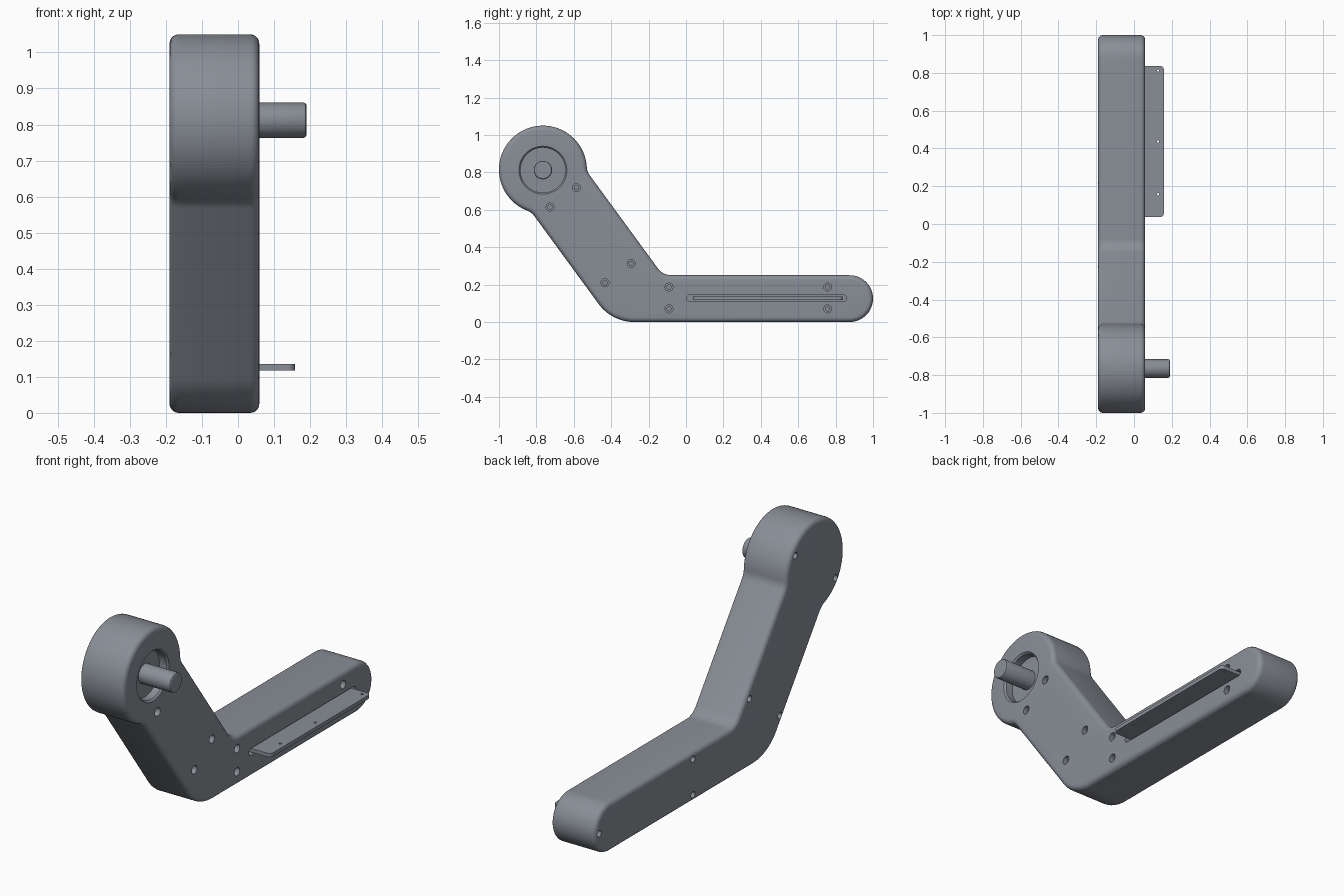
import bpy, bmesh
from math import sin, cos, tan, radians, atan2, degrees, sqrt, pi

if "Cube" in bpy.data.objects:
    bpy.data.objects.remove(bpy.data.objects["Cube"])

X0, X1 = -0.19, 0.059                 # housing thickness
CY, CZ, R = -0.765, 0.815, 0.235      # round head
H, FR = 0.184, 0.08                   # arm half width, neck fillet
A = radians(-53.8)                    # arm direction
D = (cos(A), sin(A))
N = (-D[1], D[0])
SHAFT = (CY, 0.812)

# Dark blue-grey finish
dark = bpy.data.materials.new("dark_grey")
dark.diffuse_color = (0.25, 0.275, 0.31, 1)
dark.use_nodes = True
dark.node_tree.nodes["Principled BSDF"].inputs["Base Color"].default_value = dark.diffuse_color


def arm(t, o):
    """Point at distance t along the arm and offset o from its centre line."""
    return (CY + D[0] * t + N[0] * o, CZ + D[1] * t + N[1] * o)


def arc(c, r, a0, a1, n):
    return [(c[0] + r * cos(radians(a0 + (a1 - a0) * i / n)),
             c[1] + r * sin(radians(a0 + (a1 - a0) * i / n))) for i in range(n + 1)]


def prism(bm, pts, lo, hi, axis='x'):
    put = (lambda p, h: (h, *p)) if axis == 'x' else (lambda p, h: (*p, h))
    a = [bm.verts.new(put(p, lo)) for p in pts]
    b = [bm.verts.new(put(p, hi)) for p in pts]
    n = len(pts)
    bm.faces.new(a[::-1])
    bm.faces.new(b)
    for i in range(n):
        j = (i + 1) % n
        bm.faces.new((a[i], a[j], b[j], b[i]))


def lathe(bm, prof, c, n=32):
    """Turn (x, radius) pairs about an x axis through c."""
    rings = [[bm.verts.new((x, c[0] + r * cos(2 * pi * i / n), c[1] + r * sin(2 * pi * i / n)))
              for i in range(n)] for x, r in prof]
    bm.faces.new(rings[0][::-1])
    bm.faces.new(rings[-1])
    for a, b in zip(rings, rings[1:]):
        for i in range(n):
            j = (i + 1) % n
            bm.faces.new((a[i], a[j], b[j], b[i]))


def finish(bm, name):
    bmesh.ops.recalc_face_normals(bm, faces=bm.faces)
    me = bpy.data.meshes.new(name)
    bm.to_mesh(me)
    bm.free()
    me.materials.append(dark)
    ob = bpy.data.objects.new(name, me)
    bpy.context.collection.objects.link(ob)
    return ob


def select(ob):
    bpy.ops.object.select_all(action='DESELECT')
    ob.select_set(True)
    bpy.context.view_layer.objects.active = ob


def cut(ob, cutter):
    m = ob.modifiers.new("cut", 'BOOLEAN')
    m.operation, m.solver, m.object = 'DIFFERENCE', 'EXACT', cutter
    select(ob)
    for mod in list(ob.modifiers):
        bpy.ops.object.modifier_apply(modifier=mod.name)
    bpy.data.objects.remove(cutter)


def smooth(ob):
    select(ob)
    bpy.ops.object.shade_smooth_by_angle(angle=radians(30))


# Housing: bent arm profile with a round head
s = sqrt((R + FR) ** 2 - (H + FR) ** 2)
phi = degrees(atan2(s, H + FR))
na = degrees(A) + 90
half = tan(radians(53.8 / 2))
inner_t = (CZ + N[1] * H - 0.25) / -D[1]
outer_t = (CZ - N[1] * H) / -D[1]
inner_y, outer_y = arm(inner_t, H)[0], arm(outer_t, -H)[0]
RI, RO = 0.09, 0.235
profile = (arc((outer_y + RO * half, RO), RO, na + 180, 270, 16)
           + arc((0.875, 0.125), 0.125, -90, 90, 32)
           + arc((inner_y + RI * half, 0.25 + RI), RI, 270, na + 180, 12)
           + arc(arm(s, H + FR), FR, na + 180, na + 180 - phi, 8)
           + arc((CY, CZ), R, na - phi, na + 180 + phi, 64)[1:-1]
           + arc(arm(s, -H - FR), FR, na + phi, na, 8))
bm = bmesh.new()
prism(bm, profile, X0, X1)
housing = finish(bm, "housing")
bev = housing.modifiers.new("round", 'BEVEL')
bev.width, bev.segments = 0.025, 5
bev.limit_method, bev.angle_limit = 'ANGLE', radians(60)
bev.use_clamp_overlap = False

# Openings: bearing recess, slot, stepped screw holes on both sides
bm = bmesh.new()
lathe(bm, [(0.012, 0.12), (0.05, 0.12), (X1, 0.128), (0.1, 0.128)], SHAFT, 64)
slot = arc((0.84, 0.127), 0.018, -90, 90, 10) + arc((0.022, 0.127), 0.018, 90, 270, 10)
prism(bm, slot, 0.0, 0.1)
screws = [(y, z) for y in (-0.091, 0.757) for z in (0.07, 0.187)]
screws += [(-0.433, 0.21), (-0.293, 0.313), (-0.727, 0.615), (-0.586, 0.718)]
for c in screws:
    lathe(bm, [(X1 - 0.05, 0.011), (X1 - 0.025, 0.011), (X1 - 0.025, 0.021), (0.1, 0.021)], c)
rear = [(0.965, 0.125), (0.215, 0.035), (0.215, 0.215)]
rear += [arm(t, o * k) for t, o in ((0.688, 0.15), (0.0, 0.2)) for k in (-1, 1)]
for c in rear:
    lathe(bm, [(-0.25, 0.016), (X0 + 0.03, 0.016)], c, 24)
cut(housing, finish(bm, "housing_cutter"))
smooth(housing)

# Output shaft with a rounded tip
bm = bmesh.new()
lathe(bm, [(-0.01, 0.049), (0.182, 0.049), (0.187, 0.047), (0.19, 0.042)], SHAFT, 48)
smooth(finish(bm, "shaft"))

# Mounting plate with three pin holes
bm = bmesh.new()
outline = ([(-0.02, 0.037)] + arc((0.138, 0.057), 0.02, -90, 0, 8)
           + arc((0.138, 0.817), 0.02, 0, 90, 8) + [(-0.02, 0.837)])
prism(bm, outline, 0.117, 0.136, 'z')
plate = finish(bm, "mounting_plate")
bm = bmesh.new()
for y in (0.157, 0.437, 0.812):
    prism(bm, arc((0.127, y), 0.006, 0, 345, 23), 0.1, 0.16, 'z')
cut(plate, finish(bm, "plate_cutter"))
smooth(plate)
